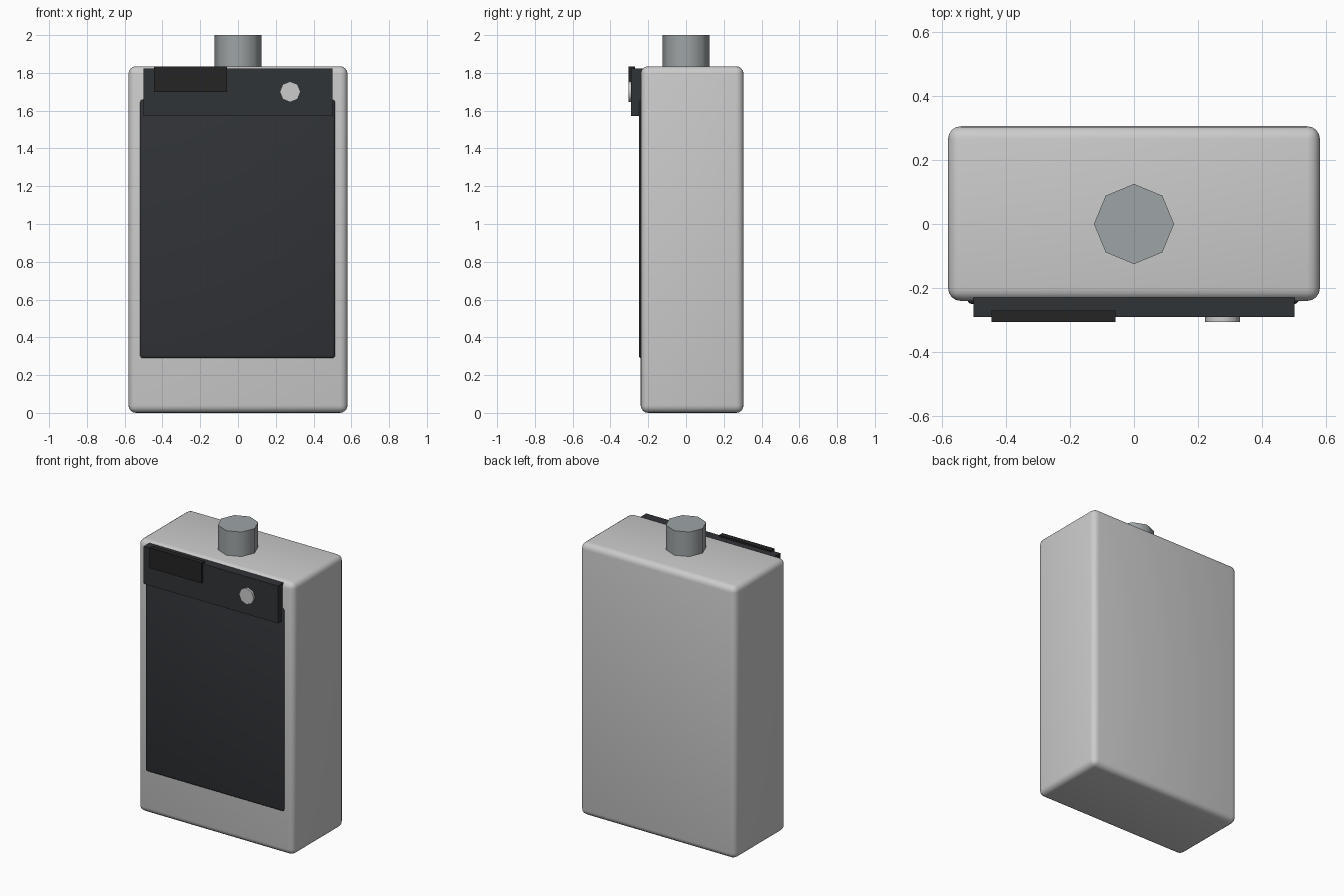
import bpy
import math

if "Cube" in bpy.data.objects:
    bpy.data.objects.remove(bpy.data.objects["Cube"])


def material(name, color):
    mat = bpy.data.materials.new(name)
    mat.diffuse_color = (*color, 1)
    mat.use_nodes = True
    mat.node_tree.nodes["Principled BSDF"].inputs["Base Color"].default_value = mat.diffuse_color
    return mat


def box(name, x, y, z, mat=None, bevel=0.0, segments=3):
    """Box given by its (min, max) range on each axis."""
    ranges = (x, y, z)
    bpy.ops.mesh.primitive_cube_add(size=1, location=[(a + b) / 2 for a, b in ranges])
    ob = bpy.context.object
    ob.name = name
    ob.scale = [b - a for a, b in ranges]
    bpy.ops.object.transform_apply(location=False, rotation=False, scale=True)
    if bevel:
        mod = ob.modifiers.new("rounded_edges", 'BEVEL')
        mod.width = bevel
        mod.segments = segments
        bpy.ops.object.modifier_apply(modifier=mod.name)
        bpy.ops.object.shade_smooth_by_angle(angle=math.radians(40))
    if mat:
        ob.data.materials.append(mat)
    return ob


def octagon(name, radius, depth, location, rotation=(0, 0, 0), mat=None):
    bpy.ops.mesh.primitive_cylinder_add(vertices=8, radius=radius, depth=depth,
                                        location=location, rotation=rotation)
    ob = bpy.context.object
    ob.name = name
    bpy.ops.object.shade_smooth_by_angle(angle=math.radians(50))
    if mat:
        ob.data.materials.append(mat)
    return ob


dark = material("dark_grey", (0.03, 0.033, 0.038))
black = material("near_black", (0.018, 0.018, 0.019))
steel = material("steel_grey", (0.34, 0.37, 0.38))

# Rounded casing
box("casing", (-0.58, 0.58), (-0.24, 0.305), (0, 1.835), bevel=0.04, segments=4)

# Front panel with the raised strip above it
box("front_panel", (-0.52, 0.515), (-0.25, -0.20), (0.288, 1.66), dark, bevel=0.016)
box("top_strip", (-0.50, 0.50), (-0.29, -0.23), (1.572, 1.824), dark)

# Latch block and button on the strip
box("latch_block", (-0.445, -0.058), (-0.305, -0.27), (1.698, 1.835), black)
octagon("button", 0.055, 0.04, (0.276, -0.285, 1.70), (math.radians(90), 0, 0))

# Cap on top
octagon("top_cap", 0.125, 0.2, (0, 0, 1.90), mat=steel)
